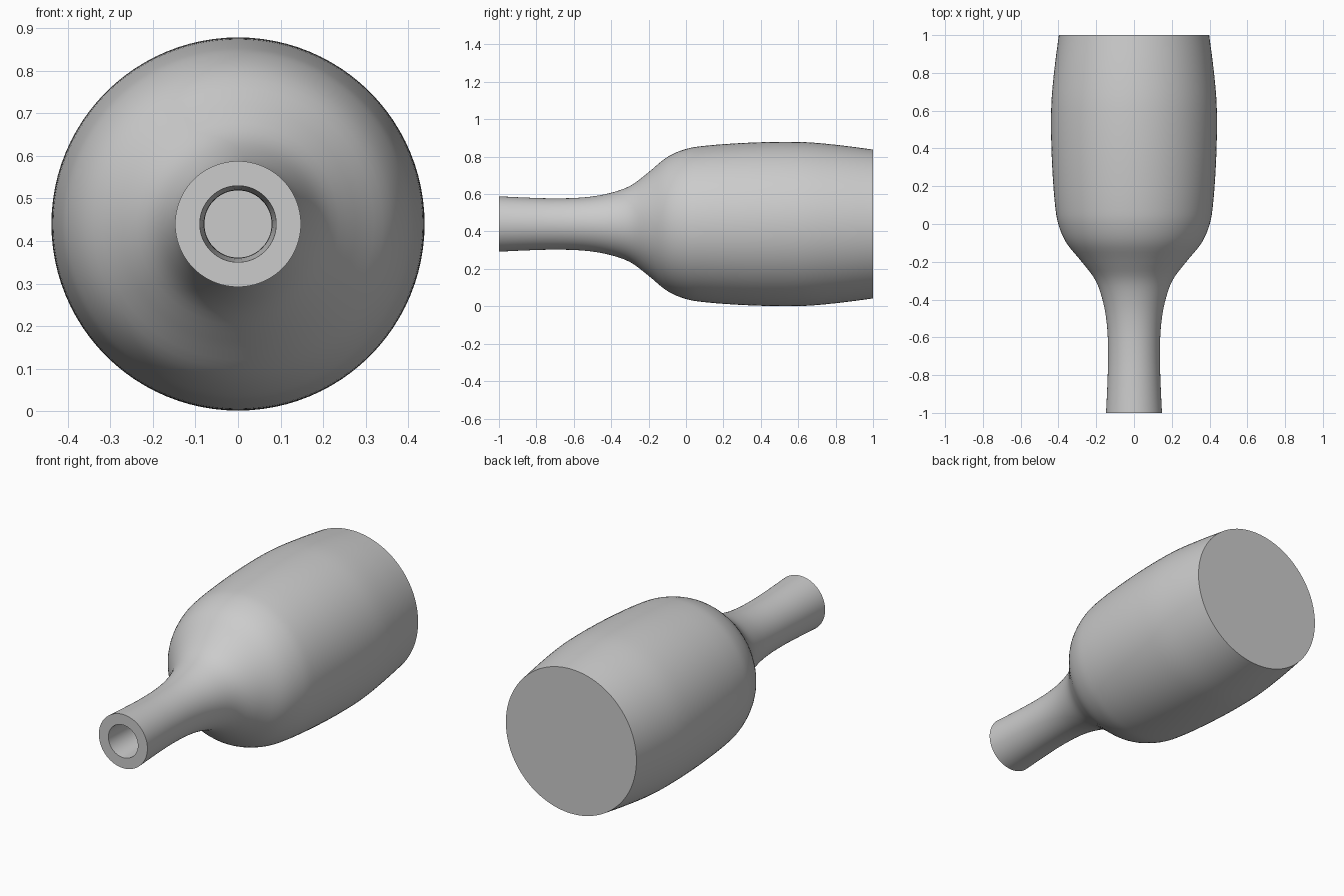
import bpy, bmesh, math
from mathutils import Vector

if "Cube" in bpy.data.objects:
    bpy.data.objects.remove(bpy.data.objects["Cube"])

AXIS_Z = 0.44      # height of the bottle's axis
WALL = 0.058       # glass thickness
SEGMENTS = 96

# outer profile, (y, radius), from mouth to base
OUTER = [(-1, .148), (-.85, .141), (-.7, .137), (-.55, .142), (-.42, .162), (-.3, .203),
         (-.2, .277), (-.1, .358), (0, .401), (.1, .418), (.25, .430), (.4, .437),
         (.55, .439), (.68, .435), (.84, .419), (1, .398)]


def smooth_curve(points, steps=4):
    """Catmull-Rom curve through the points."""
    p = [Vector(q) for q in points]
    p = [2 * p[0] - p[1]] + p + [2 * p[-1] - p[-2]]
    out = []
    for a, b, c, d in zip(p, p[1:], p[2:], p[3:]):
        for i in range(steps):
            t = i / steps
            out.append(.5 * (2 * b + (c - a) * t + (2 * a - 5 * b + 4 * c - d) * t ** 2
                             + (3 * b - a - 3 * c + d) * t ** 3))
    return out + [p[-2]]


def inset(curve, dist):
    """Inner wall: the curve moved towards the axis along its normals."""
    out = []
    for i, q in enumerate(curve):
        t = (curve[min(i + 1, len(curve) - 1)] - curve[max(i - 1, 0)]).normalized()
        out.append(q + Vector((t.y, -t.x)) * dist)
    out[0] = Vector((curve[0].x, curve[0].y - dist))
    return [q for q in out if q.x < 1 - WALL - .01]


outer = smooth_curve(OUTER)
inner = inset(outer, WALL)
inner.append(Vector((1 - WALL, inner[-1].y - .002)))

# closed section: inside base, inner wall, rim, outer wall, outside base
section = [Vector((1 - WALL, 0))] + inner[::-1] + outer + [Vector((1, 0))]

bm = bmesh.new()
verts = [bm.verts.new((q.y, q.x, 0)) for q in section]
edges = [bm.edges.new(pair) for pair in zip(verts, verts[1:])]
bmesh.ops.spin(bm, geom=verts + edges, cent=(0, 0, 0), axis=(0, 1, 0),
               angle=math.tau, steps=SEGMENTS)
bmesh.ops.remove_doubles(bm, verts=bm.verts, dist=1e-5)
bmesh.ops.recalc_face_normals(bm, faces=bm.faces)
mesh = bpy.data.meshes.new("bottle")
bm.to_mesh(mesh)
bm.free()

bottle = bpy.data.objects.new("bottle", mesh)
bottle.location.z = AXIS_Z
bpy.context.collection.objects.link(bottle)

grey = bpy.data.materials.new("plain grey")
grey.diffuse_color = (.6, .6, .6, 1)
grey.use_nodes = True
grey.node_tree.nodes["Principled BSDF"].inputs["Base Color"].default_value = grey.diffuse_color
mesh.materials.append(grey)

bpy.context.view_layer.objects.active = bottle
bottle.select_set(True)
bpy.ops.object.shade_smooth_by_angle(angle=math.radians(35))
